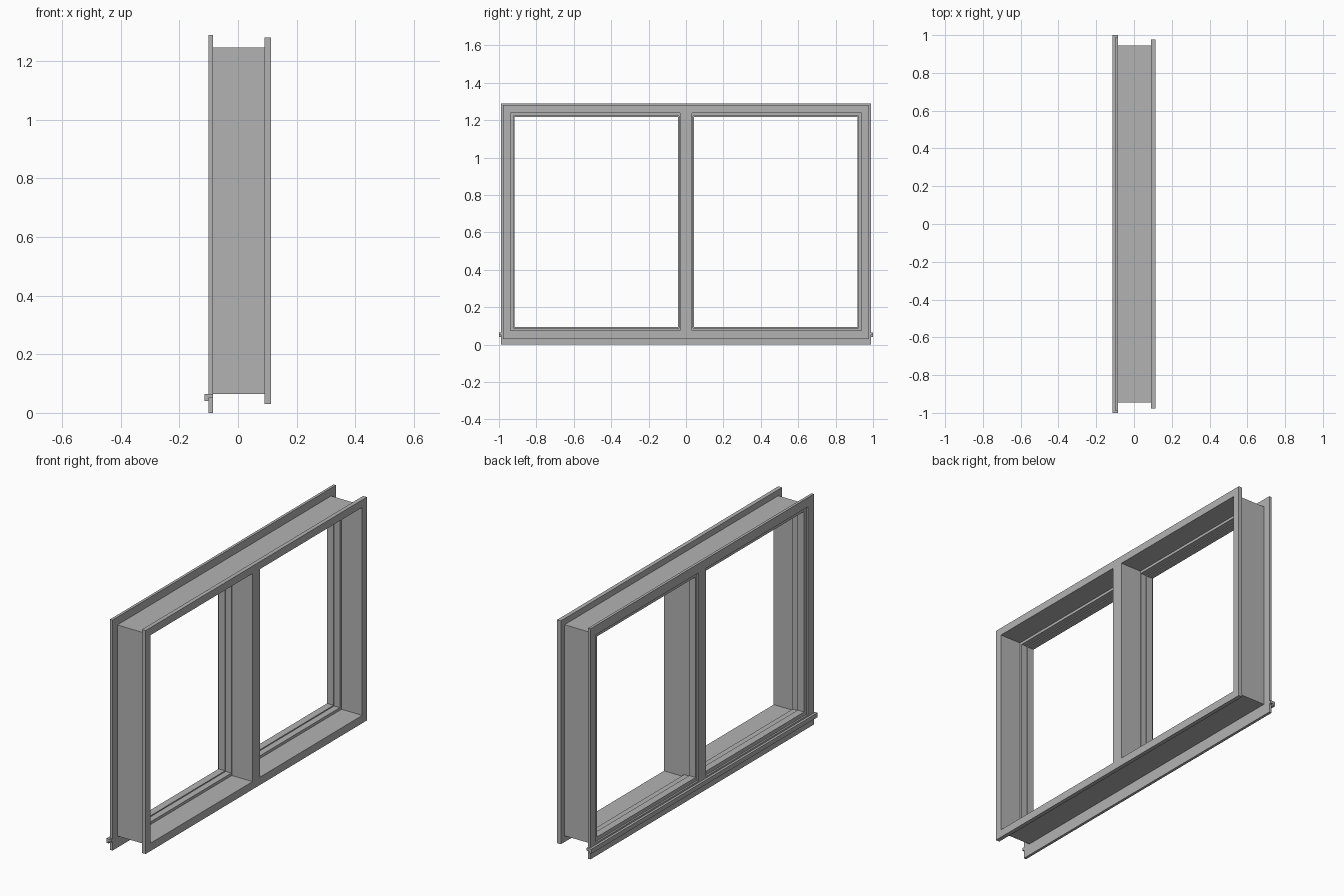
import bpy, bmesh

cube = bpy.data.objects.get("Cube")
if cube:
    bpy.data.objects.remove(cube, do_unlink=True)

grey = bpy.data.materials.new("frame grey")
grey.use_nodes = True
colour = (0.45, 0.45, 0.45, 1)
grey.diffuse_color = colour
grey.node_tree.nodes["Principled BSDF"].inputs["Base Color"].default_value = colour


def finish(name, bm):
    bmesh.ops.recalc_face_normals(bm, faces=bm.faces)
    mesh = bpy.data.meshes.new(name)
    bm.to_mesh(mesh)
    bm.free()
    mesh.materials.append(grey)
    obj = bpy.data.objects.new(name, mesh)
    bpy.context.collection.objects.link(obj)
    return obj


def extrude_all(bm, vector):
    res = bmesh.ops.extrude_face_region(bm, geom=bm.faces[:], use_keep_orig=True)
    moved = [g for g in res["geom"] if isinstance(g, bmesh.types.BMVert)]
    bmesh.ops.translate(bm, verts=moved, vec=vector)


def twin_frame(name, x0, x1, outer, opening, post):
    """Slab from x0 to x1 with two openings either side of a centre post.
    outer and opening are (half width, bottom, top); post is a half width."""
    ow, ob, ot = outer
    iw, ib, it = opening
    ys = [-ow, -iw, -post, post, iw, ow]
    zs = [ob, ib, it, ot]
    bm = bmesh.new()
    grid = [[bm.verts.new((x0, y, z)) for z in zs] for y in ys]
    for i in range(len(ys) - 1):
        for j in range(len(zs) - 1):
            if j == 1 and i in (1, 3):
                continue  # the two openings
            bm.faces.new((grid[i][j], grid[i + 1][j],
                          grid[i + 1][j + 1], grid[i][j + 1]))
    extrude_all(bm, (x1 - x0, 0, 0))
    return finish(name, bm)


# Casings on both wall faces, joined by the deep jamb box
clear = (0.937, 0.074, 1.238)
twin_frame("outer_casing", -0.1, -0.085, (0.988, 0, 1.29), clear, 0.033)
twin_frame("jamb_box", -0.085, 0.09, (0.945, 0.065, 1.246), clear, 0.033)
twin_frame("inner_casing", 0.09, 0.113, (0.978, 0.03, 1.28), clear, 0.033)

# Stepped glazing stops
seat = (0.94, 0.07, 1.241)
twin_frame("glazing_stop", -0.05, -0.015, seat, (0.922, 0.089, 1.223), 0.037)
twin_frame("glazing_bead", -0.09, -0.05, seat, (0.916, 0.095, 1.217), 0.043)

# Hooked drip rail along the foot of the outer casing
profile = [(-0.114, 0.04), (-0.1, 0.04), (-0.1, 0.05),
           (-0.085, 0.05), (-0.085, 0.065), (-0.114, 0.065)]
bm = bmesh.new()
bm.faces.new([bm.verts.new((x, -1, z)) for x, z in profile])
extrude_all(bm, (0, 2, 0))
finish("drip_rail", bm)
